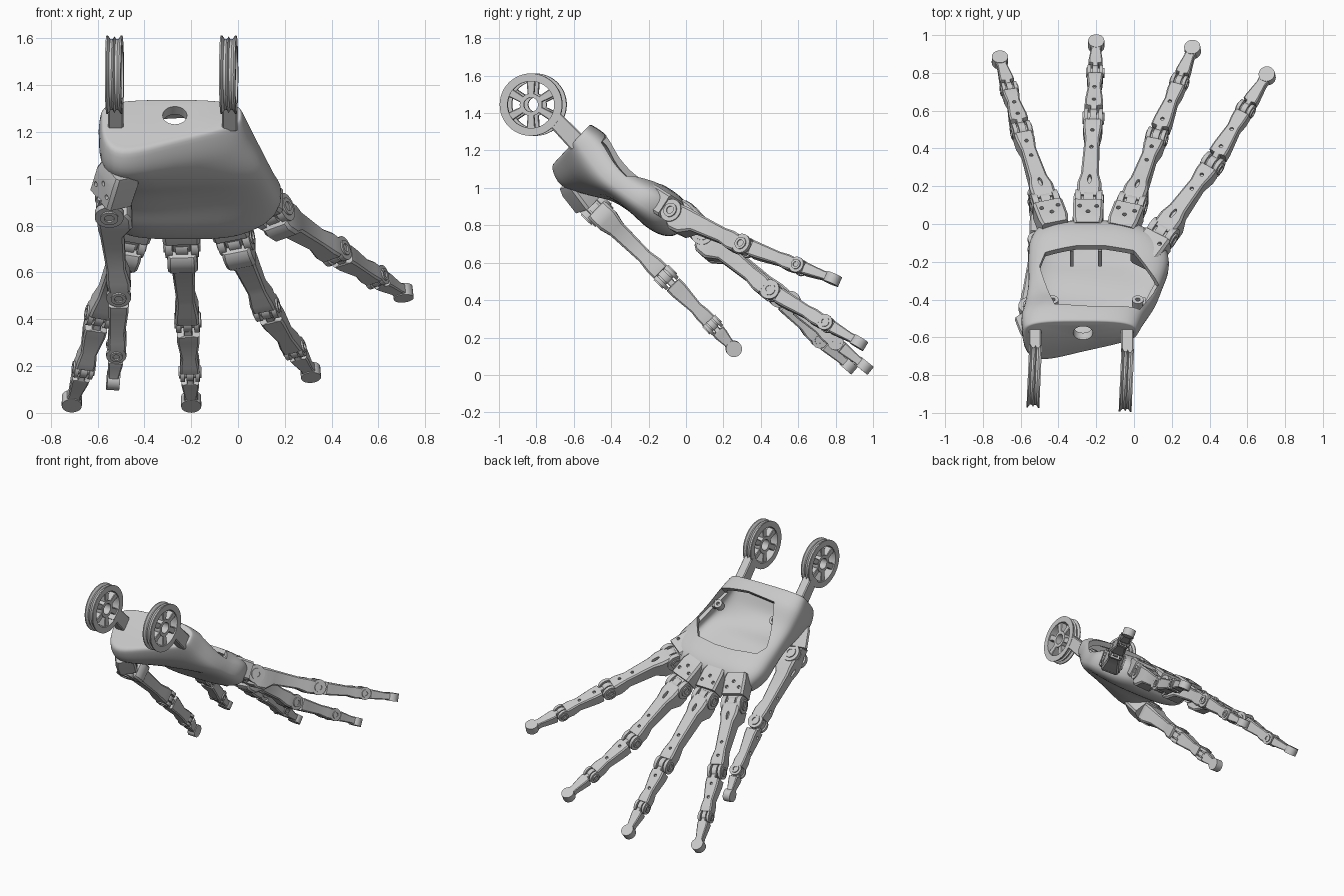
import bpy, bmesh, math
from mathutils import Vector, Matrix

if "Cube" in bpy.data.objects:
    bpy.data.objects.remove(bpy.data.objects["Cube"])

GREY = (0.58, 0.58, 0.58, 1)
mat = bpy.data.materials.new("light grey plastic")
mat.use_nodes = True
mat.diffuse_color = GREY
mat.node_tree.nodes["Principled BSDF"].inputs["Base Color"].default_value = GREY
parts = []


def finish(name, bm):
    bmesh.ops.recalc_face_normals(bm, faces=bm.faces)
    me = bpy.data.meshes.new(name)
    bm.to_mesh(me)
    bm.free()
    me.materials.append(mat)
    ob = bpy.data.objects.new(name, me)
    bpy.context.collection.objects.link(ob)
    parts.append(ob)
    return ob


def frame(origin, along, up):
    """Local axes: x across, y along, z up."""
    y = Vector(along).normalized()
    x = y.cross(Vector(up)).normalized()
    z = x.cross(y)
    m = Matrix((x, y, z)).transposed().to_4x4()
    m.translation = Vector(origin)
    return m


def skin(name, rings, loop=False):
    bm = bmesh.new()
    rows = [[bm.verts.new(p) for p in r] for r in rings]
    n = len(rows[0])
    for a, b in zip(rows, rows[1:] + (rows[:1] if loop else [])):
        for i in range(n):
            j = (i + 1) % n
            bm.faces.new((a[i], a[j], b[j], b[i]))
    if not loop:
        bm.faces.new(rows[0])
        bm.faces.new(rows[-1])
    return finish(name, bm)


def bar(name, m, stations):
    """Chamfered bar; each station is (along, half width, bottom, top)."""
    rings = []
    for s, h, lo, hi in stations:
        c = 0.2 * min(h, (hi - lo) / 2)
        pts = [(h, lo + c), (h, hi - c), (h - c, hi), (c - h, hi),
               (-h, hi - c), (-h, lo + c), (c - h, lo), (h - c, lo)]
        rings.append([m @ Vector((x, s, z)) for x, z in pts])
    return skin(name, rings)


def cylinders(name, m, specs, across=False):
    """Cylinders (x, y, z, radius, depth, stretch) upright, or lying across."""
    bm = bmesh.new()
    turn = Matrix.Rotation(math.pi / 2, 4, 'Y') if across else Matrix()
    for x, y, z, r, depth, stretch in specs:
        bmesh.ops.create_cone(bm, cap_ends=True, segments=24, radius1=r, radius2=r, depth=depth,
                              matrix=m @ Matrix.Translation((x, y, z)) @ turn
                              @ Matrix.Diagonal((1, stretch, 1, 1)))
    return finish(name, bm)


def cut(ob, cutter):
    mod = ob.modifiers.new("cut", 'BOOLEAN')
    mod.operation, mod.solver, mod.object = 'DIFFERENCE', 'EXACT', cutter
    bpy.context.view_layer.objects.active = ob
    bpy.ops.object.modifier_apply(modifier=mod.name)
    parts.remove(cutter)
    bpy.data.objects.remove(cutter)


# Palm shell: sections (along, left x, right x, bottom, top, thumb bulge)
PALM = frame((0, -0.3, 1.04), (0, 0.731, -0.682), (0, 0.682, 0.731))
SECTIONS = [(-.36, -.565, .005, -.09, .06, .16), (-.347, -.585, .02, -.11, .078, .20),
            (-.25, -.595, .055, -.145, .09, .20), (-.12, -.575, .11, -.16, .06, .10),
            (0, -.56, .15, -.148, .062, .03), (.13, -.56, .185, -.138, .10, 0),
            (.24, -.555, .155, -.125, .12, 0), (.32, -.525, .08, -.10, .11, 0),
            (.37, -.48, 0, -.06, .07, 0), (.385, -.4, -.1, -.01, .04, 0)]


def power(t):
    return math.copysign(abs(t) ** 0.65, t)


def palm_rings(sections, inset=0.0):
    rings = []
    last = len(sections) - 1
    for k in range(last * 5 + 1):
        i = min(k // 5, last - 1)
        f = k / 5 - i
        p = [Vector(sections[max(0, min(last, i + d))]) for d in (-1, 0, 1, 2)]
        v, x0, x1, lo, hi, bulge = 0.5 * (2 * p[1] + (p[2] - p[0]) * f
            + (2 * p[0] - 5 * p[1] + 4 * p[2] - p[3]) * f ** 2
            + (3 * p[1] - p[0] - 3 * p[2] + p[3]) * f ** 3)
        x0, x1, lo, hi = x0 + inset, x1 - inset, lo + inset, hi - inset
        hollow = 0.02 * math.exp(-((v - .05) / .15) ** 2)
        ring = []
        for j in range(40):
            a = math.tau * j / 40
            c, s = power(math.cos(a)), power(math.sin(a))
            drop = (bulge * ((1 - c) / 2) ** 1.5 - hollow * (1 - c * c)) * max(0, -s)
            ring.append(PALM @ Vector(((x0 + x1) / 2 + c * (x1 - x0) / 2, v * (1 - 3 * inset),
                                       (lo + hi) / 2 + s * (hi - lo) / 2 - drop)))
        rings.append(ring)
    return rings


palm = skin("palm_shell", palm_rings(SECTIONS))
cut(palm, skin("cavity_cutter", palm_rings(SECTIONS[1:-2], 0.035)))
OPENING = [(-.5, .06), (-.47, .13), (-.3, .157), (-.15, .155), (0, .13),
           (.13, -.03), (.1, -.1), (.03, -.25), (-.2, -.27), (-.42, -.25)]
cut(palm, skin("opening_cutter", [[PALM @ Vector((x, v, w)) for x, v in OPENING] for w in (-.02, .3)]))
WRIST = frame(PALM @ Vector((-.27, -.36, -.02)), (0, .682, .731), (0, -.731, .682))
cut(palm, cylinders("wrist_hole_cutter", WRIST, [(0, 0, 0, .052, .16, 1)]))

# Screw tabs on the side walls and ribs inside the palm
for x, wall in ((-.43, -.545), (.02, .06)):
    post = cylinders("screw_post", PALM, [(x, -.15, -.01, .03, .05, 1)])
    cut(post, cylinders("post_cutter", PALM, [(x, -.15, .015, .012, .04, 1)]))
    tab = frame(PALM @ Vector((wall, -.15, -.02)), (x - wall, 0, 0), (0, .682, .731))
    bar("screw_tab", tab, [(0, .028, -.015, .025), (abs(x - wall) - .025, .026, -.015, .025)])
for x in (-.33, -.18):
    bar("inner_rib", PALM, [(.16, .01, -.06, .06), (.24, .01, -.06, .06)]).location.x = x


# Wrist pulleys with grooved rims, spokes, hub and arm
def lathe(name, m, profile, n=48):
    rings = [[m @ Vector((x, r * math.cos(a), r * math.sin(a))) for x, r in profile]
             for a in (math.tau * k / n for k in range(n))]
    return skin(name, rings, loop=True)


RIM = [(-.034, .125), (-.034, .167), (-.027, .167), (-.017, .152), (-.007, .152), (0, .164),
       (.007, .152), (.017, .152), (.027, .167), (.034, .167), (.034, .125)]
HUB = [(-.028, .038), (-.028, .06), (.028, .06), (.028, .038)]
for side, x, y in (("right", -.528, -.805), ("left", -.04, -.828)):
    m = Matrix.Translation((x, y, 1.445)) @ Matrix.Rotation(math.radians(-2.5), 4, 'Z')
    lathe(side + "_pulley_rim", m, RIM)
    lathe(side + "_pulley_hub", m, HUB)
    for k in range(6):
        spoke = m @ Matrix.Rotation(math.radians(30 + 60 * k), 4, 'X')
        # local y runs outward along the spoke, local x across the wheel's thickness
        bar(side + "_pulley_spoke", spoke, [(.05, .025, -.017, .017), (.135, .025, -.024, .024)])
    arm = frame((x + .005, -.71, 1.375), (0, .13, -.135), (0, .7, .7))
    bar(side + "_wrist_arm", arm, [(0, .033, -.045, .045), (.19, .033, -.05, .05)])


# Hinges: two outer cheeks, a middle tongue and a pin
def hinge(name, m, r, half):
    third = half * 0.36
    cylinders(name + "_cheeks", m, [(sx * (half - third / 1.6), 0, 0, r, third * 1.2, 1) for sx in (-1, 1)], True)
    cylinders(name + "_tongue", m, [(0, 0, 0, r * .92, third * 2, 1)], True)
    pin = cylinders(name + "_pin", m, [(0, 0, 0, r * .62, half * 2 + .014, 1)], True)
    cut(pin, cylinders("pin_cutter", m, [(sx * (half + .008), 0, 0, r * .34, .016, 1) for sx in (-1, 1)], True))


def digit(name, root, knuckle, middle, end, tip, up, block_up):
    root, knuckle, middle, end, tip = map(Vector, (root, knuckle, middle, end, tip))
    # Base block and knuckle drum
    m = frame(knuckle, knuckle - root, block_up)
    block = bar(name + "_base_block", m, [(-.21, .07, -.055, .06), (-.17, .08, -.065, .07), (-.05, .08, -.06, .07)])
    cut(block, cylinders("block_cutter", m, [(x, s, .07, .011, .04, 1)
                                             for x, s in ((-.045, -.1), (.045, -.1), (0, -.14))]))
    m = frame(knuckle, middle - knuckle, up)
    bar(name + "_knuckle_neck", m, [(-.08, .045, -.045, .045), (0, .045, -.045, .045)])
    hinge(name + "_knuckle", m, .062, .072)
    # First link
    n = (middle - knuckle).length
    link = bar(name + "_first_link", m, [(.005, .062, -.075, .05), (.03, .064, -.092, .055), (.09, .064, -.092, .055),
                                         (.15, .048, -.052, .05), (.7 * n, .039, -.042, .04),
                                         (.84 * n, .05, -.056, .045), (n - .035, .05, -.054, .04)])
    cut(link, cylinders("link_cutter", m, [(0, .11, .05, .01, .04, 3), (0, .6 * n, .04, .01, .03, 1),
                                           (0, .8 * n, .04, .01, .03, 1)]))
    hinge(name + "_middle_joint", m @ Matrix.Translation((0, n, 0)), .053, .05)
    # Second link
    m = frame(middle, end - middle, up)
    n = (end - middle).length
    link = bar(name + "_second_link", m, [(.01, .017, -.035, .035), (.055, .018, -.04, .04), (.06, .048, -.045, .042),
                                          (.1, .048, -.044, .04), (.65 * n, .034, -.034, .034),
                                          (.8 * n, .041, -.042, .038), (n - .028, .041, -.04, .034)])
    cut(link, cylinders("link_cutter", m, [(0, .1, .04, .01, .03, 1), (0, .6 * n, .035, .01, .03, 1)]))
    hinge(name + "_end_joint", m @ Matrix.Translation((0, n, 0)), .043, .041)
    # Fingertip
    m = frame(end, tip - end, up)
    n = (tip - end).length
    bar(name + "_tip_link", m, [(.01, .014, -.028, .028), (.044, .015, -.032, .032), (.048, .037, -.034, .032),
                                (.07, .037, -.032, .03), (.75 * n, .026, -.024, .022), (n, .034, -.026, .024)])
    cylinders(name + "_tip_pad", m, [(0, n, -.002, .043, .054, 1)])


UP = (0, .68, .73)
TILT = (-.1, .4, .9)
digit("index_finger", (-.42, -.02, .87), (-.47, .11, .735), (-.595, .49, .42), (-.66, .71, .19), (-.71, .87, .052), UP, UP)
digit("middle_finger", (-.245, -.02, .86), (-.24, .12, .725), (-.215, .56, .395), (-.205, .80, .175), (-.2, .955, .05), UP, UP)
digit("ring_finger", (-.06, -.02, .86), (-.012, .1, .745), (.12, .455, .45), (.24, .75, .275), (.31, .925, .175), UP, UP)
digit("little_finger", (.07, -.16, .93), (.15, -.05, .86), (.415, .315, .69), (.59, .605, .58), (.705, .785, .515), TILT, TILT)
digit("thumb", (-.5, -.61, 1.05), (-.55, -.48, .885), (-.51, -.11, .525), (-.52, .14, .27), (-.535, .255, .14),
      (-1, 0, 0), (-.75, -.65, 0))

# Smooth the rounded surfaces, keep edges sharp
bpy.ops.object.select_all(action='DESELECT')
for ob in parts:
    ob.select_set(True)
bpy.context.view_layer.objects.active = palm
bpy.ops.object.shade_smooth_by_angle(angle=math.radians(35))
